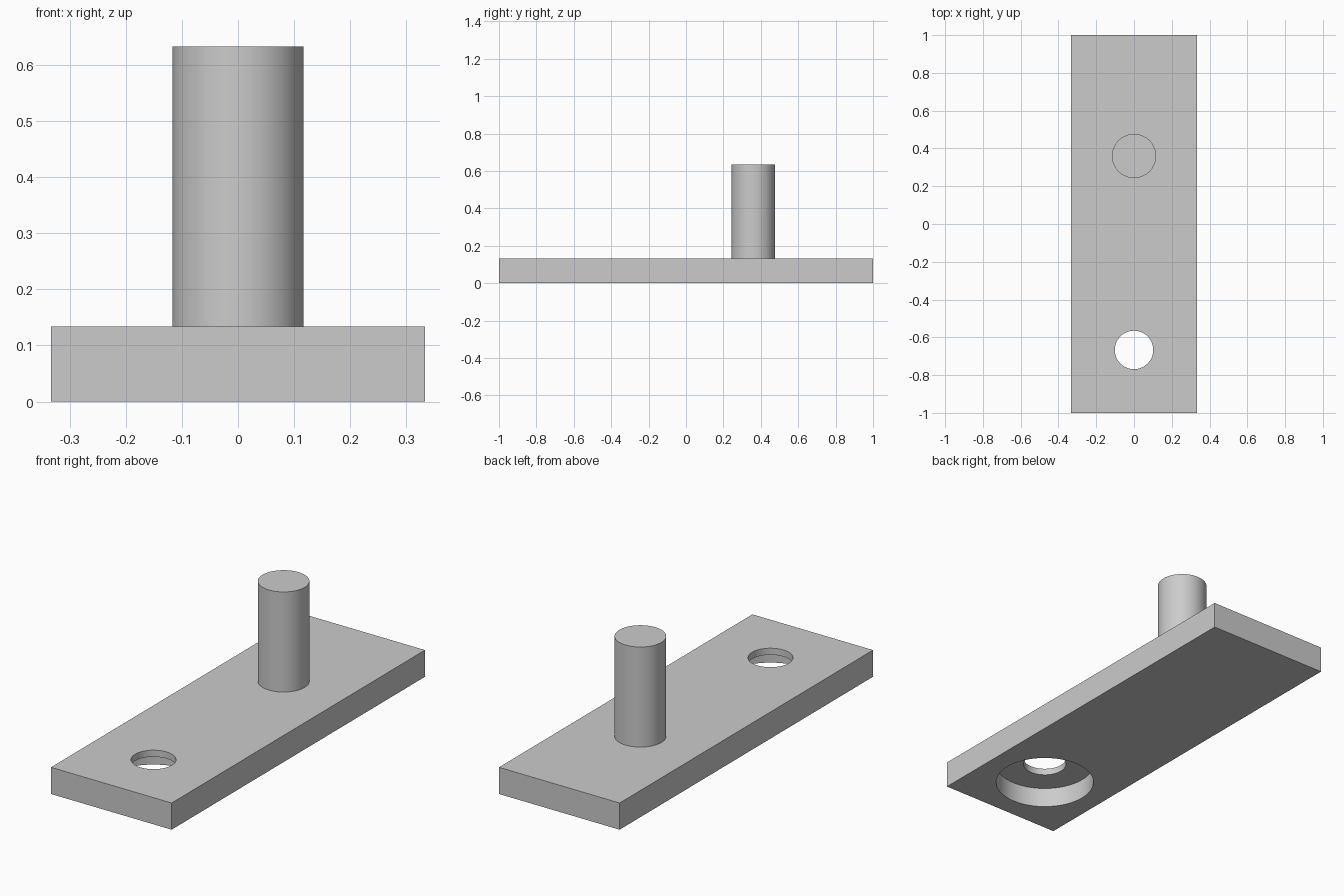
import bpy
import math

cube = bpy.data.objects.get("Cube")
if cube:
    bpy.data.objects.remove(cube, do_unlink=True)

# One plain grey for the whole model
grey = bpy.data.materials.new("plain grey")
grey.use_nodes = True
COLOUR = (0.6, 0.6, 0.6, 1)
grey.diffuse_color = COLOUR
grey.node_tree.nodes["Principled BSDF"].inputs["Base Color"].default_value = COLOUR

PLATE_TOP = 0.1333
PIN_Y, HOLE_Y = 0.36, -0.6667


def cylinder(name, radius, y, bottom, top):
    bpy.ops.mesh.primitive_cylinder_add(
        vertices=96, radius=radius, depth=top - bottom,
        location=(0, y, (bottom + top) / 2))
    obj = bpy.context.object
    obj.name = name
    obj.data.materials.append(grey)
    return obj


def smooth(obj):
    bpy.ops.object.select_all(action="DESELECT")
    obj.select_set(True)
    bpy.context.view_layer.objects.active = obj
    bpy.ops.object.shade_smooth_by_angle(angle=math.radians(30))


# Flat base plate
bpy.ops.mesh.primitive_cube_add(size=1, location=(0, 0, PLATE_TOP / 2))
plate = bpy.context.object
plate.name = "base_plate"
plate.scale = (0.6667, 2, PLATE_TOP)
bpy.ops.object.transform_apply(location=False, rotation=False, scale=True)
plate.data.materials.append(grey)

# Through hole, with a wide counterbore from below
cutters = [cylinder("hole_cutter", 0.1017, HOLE_Y, -0.1, 0.3),
           cylinder("counterbore_cutter", 0.2333, HOLE_Y, -0.1, 0.1)]
for cutter in cutters:
    cut = plate.modifiers.new(cutter.name, "BOOLEAN")
    cut.operation = "DIFFERENCE"
    cut.solver = "EXACT"
    cut.object = cutter
    bpy.context.view_layer.objects.active = plate
    bpy.ops.object.modifier_apply(modifier=cut.name)
    bpy.data.objects.remove(cutter, do_unlink=True)
smooth(plate)

# Upright round pin standing on the plate
smooth(cylinder("pin", 0.1167, PIN_Y, PLATE_TOP, 0.6333))
